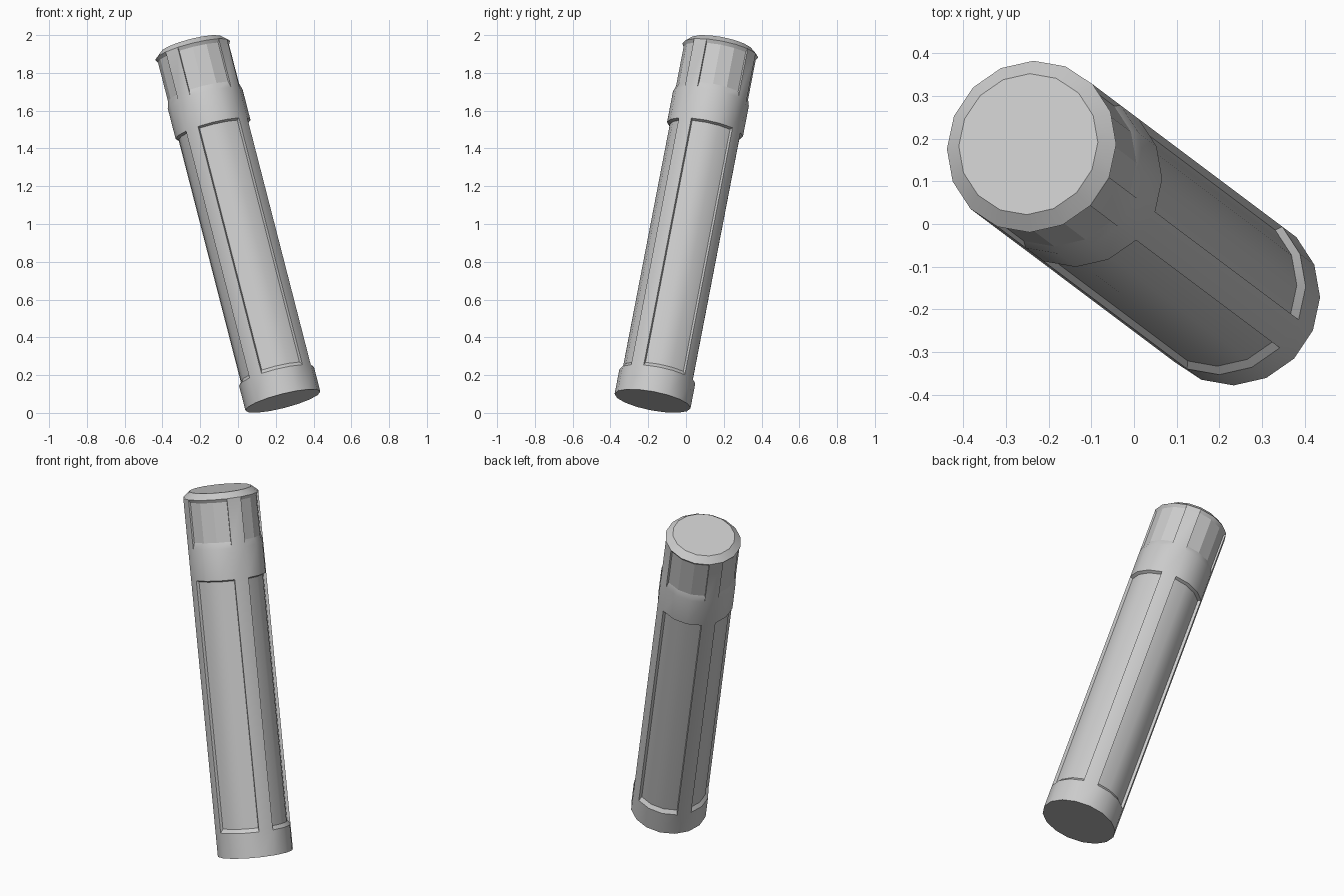
import bpy, bmesh, math
from mathutils import Vector, Matrix

if "Cube" in bpy.data.objects:
    bpy.data.objects.remove(bpy.data.objects["Cube"])

SIDES = 16
R = 0.2045
START = math.radians(-21)      # first edge of the front panel

# Outer profile along the tilted axis: (radius, distance from base)
PROFILE = [(R, 0.0), (R, 0.137), (R, 1.51), (R, 1.68), (R, 1.95), (0.168, 1.981)]
# Recessed panel bands: profile row -> (inner radius, lower end slope, upper end slope, smooth)
PANELS = {1: (0.188, 0.02, 0.008, True), 3: (0.194, 0.035, 0.018, False)}

bm = bmesh.new()


def ring(radius, t):
    verts = []
    for i in range(SIDES):
        a = START + math.tau * i / SIDES
        verts.append(bm.verts.new((radius * math.sin(a), -radius * math.cos(a), t)))
    return verts


# Sixteen-sided turned shell with end caps
rings = [ring(r, t) for r, t in PROFILE]
panel_faces = {row: [] for row in PANELS}
for row in range(len(rings) - 1):
    lo, hi = rings[row], rings[row + 1]
    for i in range(SIDES):
        j = (i + 1) % SIDES
        f = bm.faces.new((lo[i], lo[j], hi[j], hi[i]))
        f.smooth = True
        # three recessed facets, then one flush rib, four times round
        if row in PANELS and i % 4 != 3:
            panel_faces[row].append(f)
bm.faces.new(list(reversed(rings[0])))
bm.faces.new(rings[-1])

# Sink the grip and cap panels, sloping their ends
for row, (inner, low, high, smooth) in PANELS.items():
    old = panel_faces[row]
    mid = (PROFILE[row][1] + PROFILE[row + 1][1]) / 2
    res = bmesh.ops.extrude_face_region(bm, geom=old)
    for v in [g for g in res["geom"] if isinstance(g, bmesh.types.BMVert)]:
        v.co.x *= inner / R
        v.co.y *= inner / R
        v.co.z += low if v.co.z < mid else -high
    for f in [g for g in res["geom"] if isinstance(g, bmesh.types.BMFace)]:
        f.smooth = smooth
    bmesh.ops.delete(bm, geom=[f for f in old if f.is_valid], context='FACES')

bmesh.ops.recalc_face_normals(bm, faces=bm.faces[:])
for e in bm.edges:
    e.smooth = e.calc_face_angle(0) < math.radians(30)

# Lean the whole tube along its axis
base = Vector((0.2375, -0.177, 0.063))
d = Vector((-0.485, 0.364, 1.886)).normalized()
u = Vector((d.z, 0, -d.x)).normalized()
w = d.cross(u)
rot = Matrix((u, w, d)).transposed().to_4x4()
bm.transform(Matrix.Translation(base) @ rot)

mesh = bpy.data.meshes.new("ribbed_tube")
bm.to_mesh(mesh)
bm.free()
tube = bpy.data.objects.new("ribbed_tube", mesh)
bpy.context.collection.objects.link(tube)
